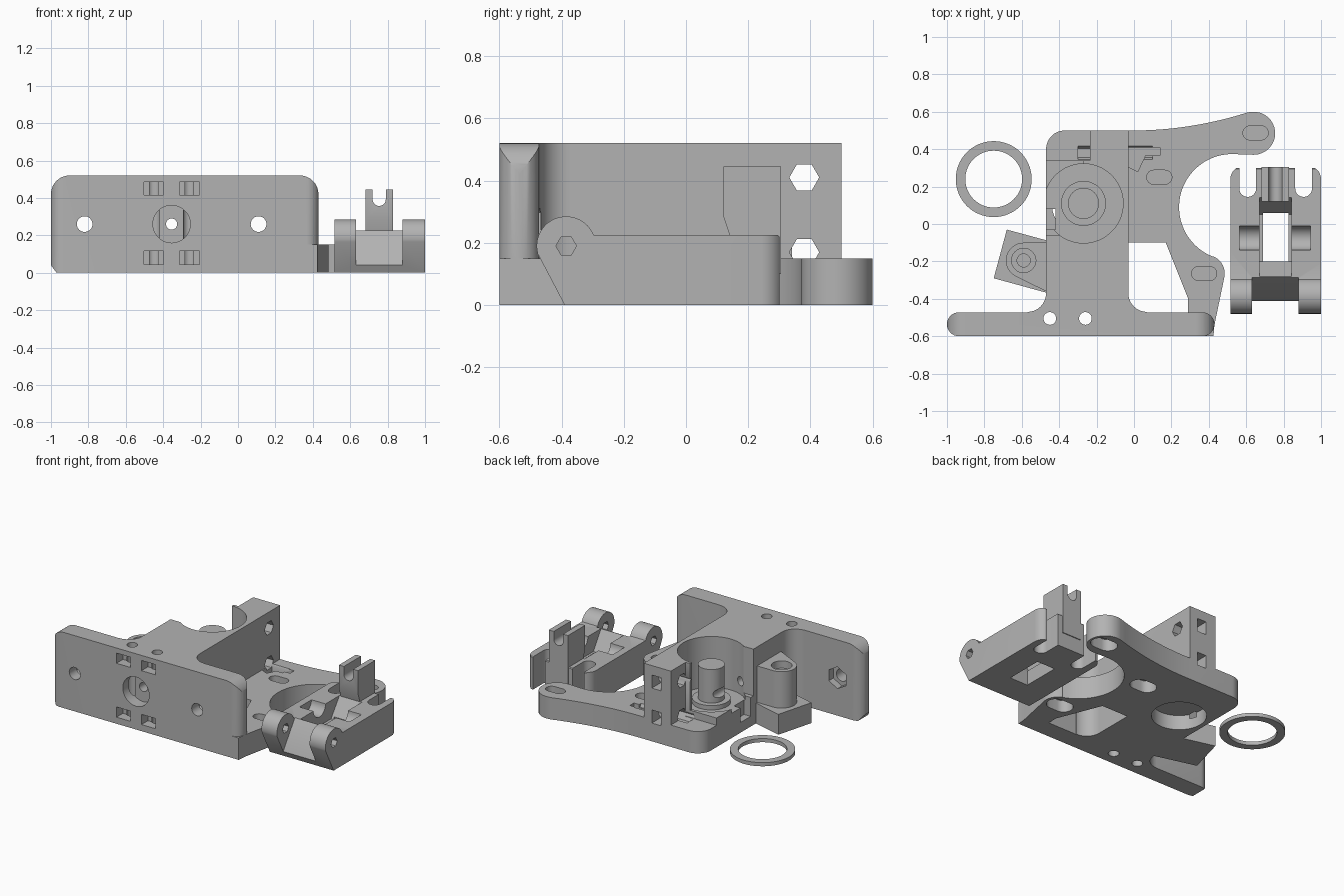
import bpy, bmesh
from math import cos, sin, radians

if "Cube" in bpy.data.objects:
    bpy.data.objects.remove(bpy.data.objects["Cube"])

grey = bpy.data.materials.new("plastic_grey")
grey.use_nodes = True
grey.diffuse_color = (0.45, 0.45, 0.45, 1)
grey.node_tree.nodes["Principled BSDF"].inputs["Base Color"].default_value = (0.45, 0.45, 0.45, 1)


def arc(cx, cy, r, a0, a1, n=16):
    steps = [radians(a0 + (a1 - a0) * i / n) for i in range(n + 1)]
    return [(cx + r * cos(a), cy + r * sin(a)) for a in steps]


def circle(cx, cy, r, n=48, turn=0):
    return arc(cx, cy, r, turn, turn + 360, n)[:-1]


def rect(x0, y0, x1, y1):
    return [(x0, y0), (x1, y0), (x1, y1), (x0, y1)]


def slot(cx, cy, length, width):
    r, h = width / 2, (length - width) / 2
    return arc(cx + h, cy, r, -90, 90) + arc(cx - h, cy, r, 90, 270)


def prism(name, outline, lo, hi, axis="Z"):
    """Extrude an outline along an axis: Z takes (x, y), Y takes (x, z), X takes (y, z)."""
    place = {"Z": lambda a, b, t: (a, b, t),
             "Y": lambda a, b, t: (a, t, b),
             "X": lambda a, b, t: (t, a, b)}[axis]
    bm = bmesh.new()
    rings = [[bm.verts.new(place(a, b, t)) for a, b in outline] for t in (lo, hi)]
    bm.faces.new(rings[0])
    bm.faces.new(rings[1])
    for i in range(len(outline)):
        j = (i + 1) % len(outline)
        bm.faces.new((rings[0][i], rings[0][j], rings[1][j], rings[1][i]))
    bmesh.ops.recalc_face_normals(bm, faces=bm.faces)
    mesh = bpy.data.meshes.new(name)
    bm.to_mesh(mesh)
    bm.free()
    mesh.materials.append(grey)
    obj = bpy.data.objects.new(name, mesh)
    bpy.context.collection.objects.link(obj)
    return obj


def combine(obj, operation, outline, lo, hi, axis="Z", other=None):
    tool = other or prism("tool", outline, lo, hi, axis)
    mod = obj.modifiers.new("combine", "BOOLEAN")
    mod.operation, mod.solver, mod.object = operation, "EXACT", tool
    bpy.context.view_layer.objects.active = obj
    bpy.ops.object.modifier_apply(modifier=mod.name)
    bpy.data.objects.remove(tool)


def add(obj, *args):
    combine(obj, "UNION", *args)


def cut(obj, *args):
    combine(obj, "DIFFERENCE", *args)


def finish(obj):
    bpy.ops.object.select_all(action="DESELECT")
    obj.select_set(True)
    bpy.context.view_layer.objects.active = obj
    bpy.ops.object.shade_smooth_by_angle(angle=radians(30))


# Front mounting plate, rounded in elevation and in plan
frame = prism("extruder_frame", [(-0.97, 0), (0.43, 0)] + arc(0.33, 0.42, 0.1, 0, 90)
              + arc(-0.9, 0.42, 0.1, 90, 180) + [(-1, 0.04)], -0.6, -0.47, "Y")
combine(frame, "INTERSECT", arc(-0.936, -0.536, 0.064, 90, 270)
        + arc(0.366, -0.536, 0.064, -90, 90), -0.1, 0.6)

# Body block with fillets into the plate
add(frame, [(-0.03, 0.5)] + arc(-0.37, 0.4, 0.1, 90, 180) + arc(-0.57, -0.37, 0.1, 0, -90)
    + [(-0.57, -0.53), (0.07, -0.53)] + arc(0.07, -0.37, 0.1, 270, 180), 0, 0.52)

# Chamber, open to the left, with the low rear shelf
cut(frame, circle(-0.27, 0.11, 0.212, 64), 0.17, 0.6)
cut(frame, rect(-0.6, -0.06, -0.27, 0.35), 0.2, 0.6)
cut(frame, rect(-0.6, 0.34, -0.235, 0.6), 0.15, 0.6)
cut(frame, rect(-0.6, -0.03, -0.42, 0.08), 0.07, 0.6)
add(frame, circle(-0.27, 0.11, 0.12), 0.15, 0.2)
add(frame, circle(-0.27, 0.11, 0.083), 0.15, 0.43)
cut(frame, circle(-0.27, 0.11, 0.17), -0.1, 0.1)

# Low motor bracket
edge = []
for i in range(13):
    t = i / 12
    edge.append((0.6 * t * (1 - t) + 0.61 * t * t, 0.5 * (1 - t * t) + 0.597 * t * t))
add(frame, [(-0.1, 0.5)] + edge + arc(0.64, 0.485, 0.115, 95, -90)
    + arc(0.525, 0.09, 0.284, 90, 249, 40) + arc(0.385, -0.265, 0.1, 65, -10)
    + [(0.43, -0.54), (0.425, -0.6), (0.29, -0.6), (0.29, -0.4), (0.17, -0.1), (-0.1, -0.1)],
    0, 0.15)
for x, y in ((0.65, 0.487), (0.135, 0.25), (0.375, -0.265)):
    cut(frame, slot(x, y, 0.135, 0.075), 0.09, 0.3)
    cut(frame, slot(x, y, 0.18, 0.12), -0.1, 0.08)
cut(frame, [(-0.029, 0.41), (0.14, 0.41), (0.14, 0.365), (0.06, 0.365), (0.02, 0.28),
            (-0.029, 0.305)], 0.08, 0.3)

# Hinge boss on the left, with its tilted foot
add(frame, [(-0.68, -0.03), (-0.75, -0.29), (-0.44, -0.375), (-0.44, -0.095)], 0, 0.14)
add(frame, [(-0.44, -0.1)] + arc(-0.59, -0.195, 0.095, 90, 245) + [(-0.44, -0.375)], 0.1, 0.39)
cut(frame, circle(-0.59, -0.195, 0.065), 0.34, 0.6)
cut(frame, circle(-0.59, -0.195, 0.035), 0.1, 0.6)

# Plate bolt holes with nut pockets
for x in (-0.82, 0.11):
    cut(frame, circle(x, 0.26, 0.042, 24), -0.7, -0.4, "Y")
    cut(frame, circle(x, 0.26, 0.075, 6, 30), -0.52, -0.4, "Y")
# Filament inlet and path
cut(frame, circle(-0.355, 0.26, 0.1), -0.7, -0.52, "Y")
cut(frame, circle(-0.355, 0.26, 0.03, 24), -0.7, 0.7, "Y")
# Strap windows and vertical pin holes
for x in (-0.45, -0.26):
    for z in (0.08, 0.45):
        cut(frame, rect(x - 0.053, z - 0.035, x + 0.053, z + 0.035), -0.7, -0.53, "Y")
    cut(frame, circle(x, -0.505, 0.034, 24), -0.1, 0.7)
# Rear tower holes
for z in (0.41, 0.17):
    cut(frame, circle(0.38, z, 0.048, 6), -0.3, 0.1, "X")
    cut(frame, rect(-0.16, z - 0.045, -0.09, z + 0.045), 0.34, 0.6, "Y")
finish(frame)

# Idler lever: side profile with the hinge eye
lever = prism("idler_lever", [(-0.39, 0), (0.3, 0), (0.3, 0.22), (0.295, 0.225), (-0.295, 0.225)]
              + arc(-0.385, 0.19, 0.095, 22, 195, 24), 0.515, 1, "X")
# Gap between the hinge eyes
cut(lever, [(-0.6, -0.1), (-0.6, 0.6), (-0.28, 0.6), (-0.285, 0.225), (-0.41, 0.045),
            (-0.44, -0.1)], 0.632, 0.88, "X")
cut(lever, circle(-0.385, 0.19, 0.033, 6), 0.4, 1.1, "X")
# Rounded rear corners
combine(lever, "INTERSECT", [(0.515, -0.6), (1, -0.6)] + arc(0.93, 0.24, 0.07, 0, 90, 8)
        + arc(0.585, 0.24, 0.07, 90, 180, 8), -0.1, 0.6)
# Spring slots, window, axle groove and sloped pockets
for x in (0.608, 0.907):
    cut(lever, [(x + 0.045, 0.5)] + arc(x, 0.19, 0.045, 0, -180) + [(x - 0.045, 0.5)], -0.1, 0.6)
cut(lever, rect(0.69, -0.2, 0.827, 0.06), -0.1, 0.6)
cut(lever, circle(-0.075, 0.225, 0.065, 32), 0.565, 0.945, "X")
cut(lever, [(-0.285, 0.23), (0.145, 0.23), (0.05, 0.1), (-0.2, 0.1)], 0.672, 0.843, "X")
# Upright fork
add(lever, [(0.16, 0.1), (0.14, 0.225), (0.12, 0.285), (0.12, 0.445), (0.306, 0.445), (0.306, 0.1)],
    0.682, 0.828, "X")
cut(lever, [(0.79, 0.6)] + arc(0.755, 0.392, 0.035, 0, -180) + [(0.72, 0.6)], 0, 0.6, "Y")
finish(lever)

# Loose spacer ring
ring = prism("spacer_ring", circle(-0.75, 0.24, 0.203, 64), 0, 0.025)
cut(ring, circle(-0.75, 0.24, 0.152, 64), -0.1, 0.1)
finish(ring)
